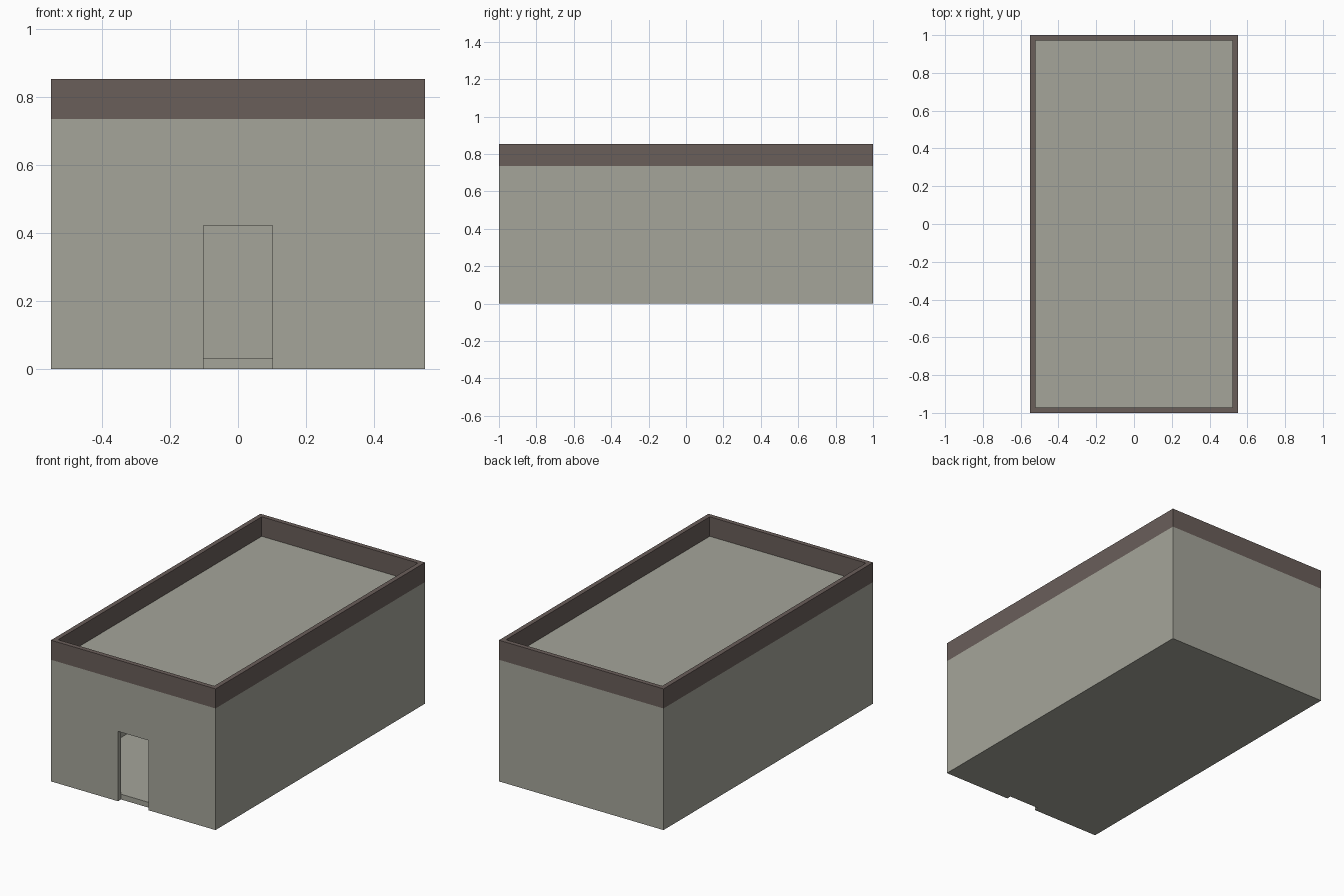
import bpy

if "Cube" in bpy.data.objects:
    bpy.data.objects.remove(bpy.data.objects["Cube"])

W, D, T = 0.55, 1.0, 0.028          # half width, half depth, wall thickness
ROOF, TOP = 0.735, 0.853            # roof level, parapet top
DOOR_W, DOOR_H, FLOOR = 0.102, 0.422, 0.032


def material(name, rgb):
    m = bpy.data.materials.new(name)
    m.diffuse_color = (*rgb, 1)
    m.use_nodes = True
    m.node_tree.nodes["Principled BSDF"].inputs["Base Color"].default_value = m.diffuse_color
    return m


plaster = material("grey_plaster", (0.376, 0.376, 0.323))
brown = material("dark_brown_trim", (0.144, 0.112, 0.102))


def box(name, lo, hi, mat):
    bpy.ops.mesh.primitive_cube_add(size=1)
    ob = bpy.context.object
    ob.name = name
    for v in ob.data.vertices:
        v.co = [l + (c + 0.5) * (h - l) for c, l, h in zip(v.co, lo, hi)]
    ob.data.materials.append(mat)
    return ob


def cut(ob, lo, hi):
    cutter = box("cutter", lo, hi, ob.data.materials[0])
    cutter.hide_render = True
    mod = ob.modifiers.new("cut", 'BOOLEAN')
    mod.operation = 'DIFFERENCE'
    mod.solver = 'EXACT'
    mod.object = cutter
    bpy.context.view_layer.objects.active = ob
    bpy.ops.object.modifier_apply(modifier=mod.name)
    bpy.data.objects.remove(cutter, do_unlink=True)


def ring(name, z0, z1, mat):
    ob = box(name, (-W, -D, z0), (W, D, z1), mat)
    cut(ob, (T - W, T - D, z0 - 0.2), (W - T, D - T, z1 + 0.2))
    return ob


# Hollow walls with a doorway cut through the front
walls = ring("walls", 0, ROOF, plaster)
cut(walls, (-DOOR_W, -D - 0.2, -0.2), (DOOR_W, -D + 0.2, DOOR_H))

# Floor and roof slabs fitted between the walls
for name, z0, z1 in (("floor", 0, FLOOR), ("roof", ROOF - 0.03, ROOF)):
    box(name, (T - W, T - D, z0), (W - T, D - T, z1), plaster)

# Parapet band around the roof
ring("parapet", ROOF, TOP, brown)
